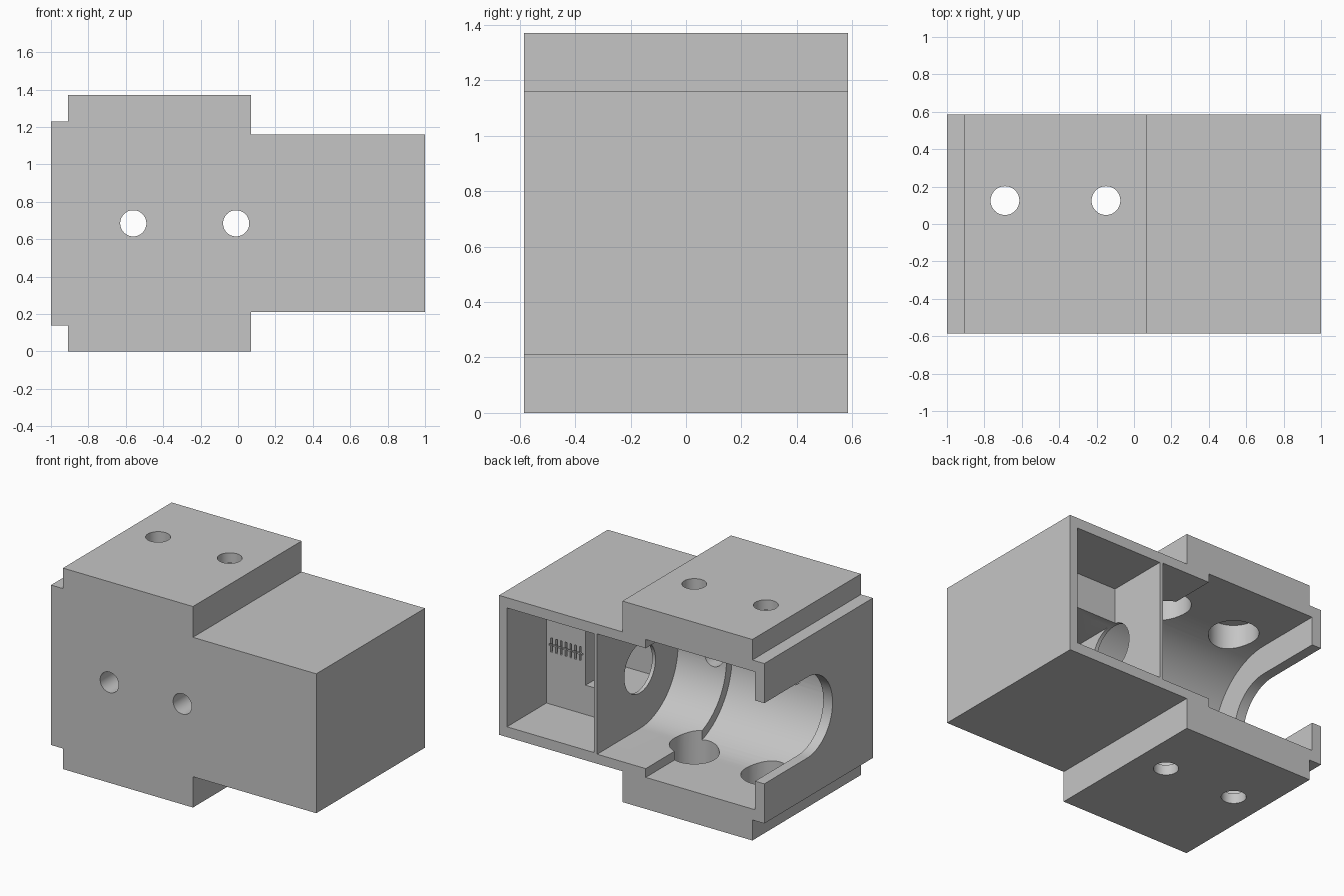
import bpy, bmesh
from math import cos, sin, pi

cube = bpy.data.objects.get("Cube")
if cube:
    bpy.data.objects.remove(cube, do_unlink=True)

MID = 0.685      # height of the main axis
AXIS_Y = 0.125   # depth of the main axis
OPEN = 0.7       # beyond the open back

grey = bpy.data.materials.new("light_grey")
grey.use_nodes = True
grey.diffuse_color = (0.56, 0.56, 0.56, 1)
grey.node_tree.nodes["Principled BSDF"].inputs["Base Color"].default_value = (0.56, 0.56, 0.56, 1)


def prism(name, outline, axis, start, end):
    """Extrude a 2D outline along the x, y or z axis."""
    place = {"x": lambda a, b, t: (t, a, b),
             "y": lambda a, b, t: (a, t, b),
             "z": lambda a, b, t: (a, b, t)}[axis]
    bm = bmesh.new()
    low, high = [[bm.verts.new(place(a, b, t)) for a, b in outline] for t in (start, end)]
    bm.faces.new(low)
    bm.faces.new(high)
    n = len(outline)
    for i in range(n):
        j = (i + 1) % n
        bm.faces.new((low[i], low[j], high[j], high[i]))
    bmesh.ops.recalc_face_normals(bm, faces=bm.faces)
    mesh = bpy.data.meshes.new(name)
    bm.to_mesh(mesh)
    bm.free()
    mesh.materials.append(grey)
    obj = bpy.data.objects.new(name, mesh)
    bpy.context.collection.objects.link(obj)
    return obj


def box(name, x0, x1, y0, y1, z0, z1):
    return prism(name, [(x0, z0), (x1, z0), (x1, z1), (x0, z1)], "y", y0, y1)


def rod(name, a, b, r, axis, start, end, n=48):
    ring = [(a + r * cos(2 * pi * i / n), b + r * sin(2 * pi * i / n)) for i in range(n)]
    return prism(name, ring, axis, start, end)


def channel(name, r, start, end, n=48):
    """Round-bottomed slot along x, open towards the back."""
    arc = [(AXIS_Y - r * sin(pi * i / n), MID + r * cos(pi * i / n)) for i in range(n + 1)]
    return prism(name, [(OPEN, MID + r)] + arc + [(OPEN, MID - r)], "x", start, end)


# Outer body: mirrored stepped silhouette
upper = [(-1, 0.545), (-0.91, 0.545), (-0.91, MID), (0.07, MID), (0.07, 0.475), (1, 0.475)]
outline = [(x, MID + h) for x, h in upper] + [(x, MID - h) for x, h in reversed(upper)]
body = prism("housing_body", outline, "y", -0.585, 0.585)

cutters = [
    # Round chamber with a wider part and a slotted end flange
    channel("chamber_narrow", 0.41, -0.5, 0.26),
    channel("chamber_wide", 0.47, -0.93, -0.106),
    channel("flange_slot", 0.275, -1.1, -0.5),
    # Shallow compartment, its deep pocket and the hole through the partition
    box("compartment", 0.285, 0.94, 0.16, OPEN, 0.28, 1.09),
    box("wire_pocket", 0.285, 0.645, -0.2, 0.3, 0.48, 0.85),
    rod("partition_hole", AXIS_Y, MID, 0.168, "x", 0.1, 0.4),
    # Engraved line crossing the row of slots
    box("groove_line", 0.665, 0.92, 0.145, 0.2, MID - 0.006, MID + 0.006),
]

# Vertical holes with wide inner counterbores
for x in (-0.69, -0.15):
    cutters.append(rod("vertical_hole", x, AXIS_Y, 0.077, "z", -0.1, 1.5))
    cutters.append(rod("counterbore", x, AXIS_Y, 0.155, "z", 0.07, 2 * MID - 0.07))

# Holes through the front wall
for x in (-0.56, -0.01):
    cutters.append(rod("front_hole", x, MID, 0.07, "y", -0.7, 0))

# Small engraved slots
for i in range(7):
    x = 0.685 + 0.036 * i
    cutters.append(box("small_slot", x - 0.007, x + 0.007, 0.14, 0.2, MID - 0.048, MID + 0.048))

bpy.ops.object.select_all(action="DESELECT")
body.select_set(True)
bpy.context.view_layer.objects.active = body
for cutter in cutters:
    cutter.hide_render = True
    mod = body.modifiers.new("cut", "BOOLEAN")
    mod.operation = "DIFFERENCE"
    mod.solver = "EXACT"
    mod.object = cutter
    bpy.ops.object.modifier_apply(modifier=mod.name)
    bpy.data.objects.remove(cutter, do_unlink=True)

bpy.ops.object.shade_smooth_by_angle(angle=pi / 6)
